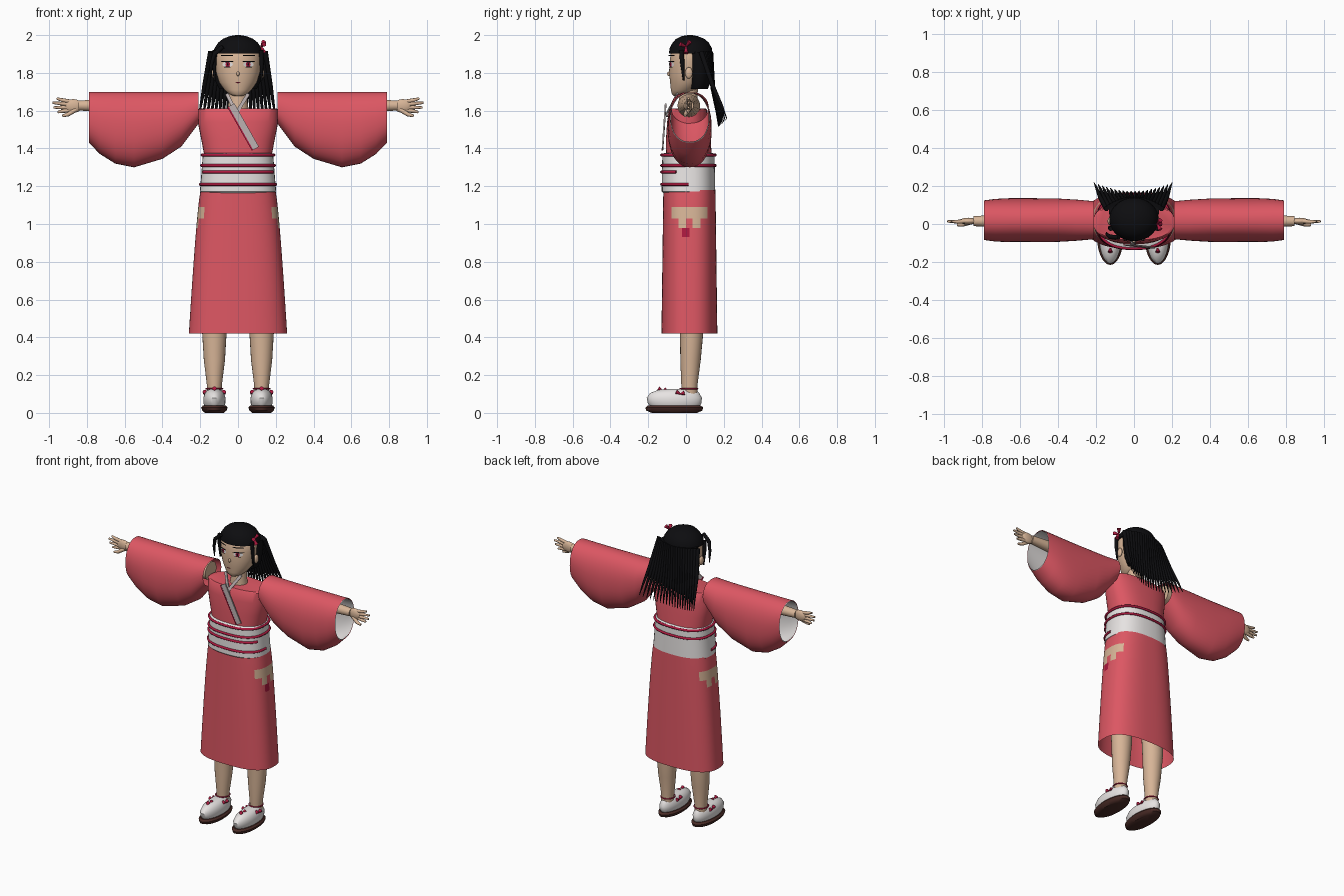
import bpy, bmesh, math
from mathutils import Vector

if "Cube" in bpy.data.objects:
    bpy.data.objects.remove(bpy.data.objects["Cube"], do_unlink=True)


def material(name, r, g, b):
    m = bpy.data.materials.new(name)
    m.use_nodes = True
    m.diffuse_color = (r, g, b, 1)
    m.node_tree.nodes["Principled BSDF"].inputs["Base Color"].default_value = (r, g, b, 1)
    return m


CLOTH = material("coral cloth", 0.72, 0.095, 0.125)
SKIN = material("skin", 0.68, 0.46, 0.31)
WHITE = material("white cloth", 0.82, 0.79, 0.78)
HAIR = material("black hair", 0.004, 0.004, 0.005)
CORD = material("crimson", 0.42, 0.01, 0.05)
SOLE = material("dark brown", 0.07, 0.025, 0.02)
GREY = material("collar grey", 0.48, 0.42, 0.42)


def finish(name, bm, mats, mirror=False, angle=40):
    bmesh.ops.recalc_face_normals(bm, faces=bm.faces)
    me = bpy.data.meshes.new(name)
    bm.to_mesh(me)
    bm.free()
    ob = bpy.data.objects.new(name, me)
    bpy.context.collection.objects.link(ob)
    for m in mats:
        me.materials.append(m)
    if mirror:
        ob.modifiers.new("Mirror", "MIRROR").use_mirror_merge = False
    bpy.ops.object.select_all(action="DESELECT")
    bpy.context.view_layer.objects.active = ob
    ob.select_set(True)
    bpy.ops.object.shade_smooth_by_angle(angle=math.radians(angle))
    return ob


def oval(center, a, b, axis="z", power=2.0, n=40):
    """Superellipse ring; axis z lies in xy, axis x lies in yz."""
    pts = []
    for i in range(n):
        t = math.tau * i / n
        c, s = math.cos(t), math.sin(t)
        u = a * math.copysign(abs(c) ** (2 / power), c)
        v = b * math.copysign(abs(s) ** (2 / power), s)
        pts.append(Vector(center) + Vector((u, v, 0) if axis == "z" else (0, u, v)))
    return pts


def loft(name, rings, mats, caps=True, rule=None, mirror=False):
    bm = bmesh.new()
    rows = [[bm.verts.new(p) for p in r] for r in rings]
    n = len(rows[0])
    for lo, hi in zip(rows, rows[1:]):
        for i in range(n):
            bm.faces.new((lo[i], lo[(i + 1) % n], hi[(i + 1) % n], hi[i]))
    if caps:
        bm.faces.new(rows[0])
        bm.faces.new(rows[-1])
    if rule:
        for f in bm.faces:
            f.material_index = rule(f.calc_center_median())
    return finish(name, bm, mats, mirror)


def stack(name, sections, mats, power=2.0, x=0, **kw):
    """Loft upright sections given as (z, half width, centre y, half depth)."""
    n = kw.pop("n", 40)
    rings = [oval((x, cy, z), hx, hy, "z", power, n) for z, hx, cy, hy in sections]
    return loft(name, rings, mats, **kw)


def tube(name, pts, radii, mat, mirror=False, closed=False):
    cu = bpy.data.curves.new(name, "CURVE")
    cu.dimensions = "3D"
    cu.bevel_depth, cu.bevel_resolution, cu.use_fill_caps = 1, 2, True
    sp = cu.splines.new("POLY")
    sp.points.add(len(pts) - 1)
    sp.use_cyclic_u = closed
    for i, p in enumerate(pts):
        sp.points[i].co = (*p, 1)
        sp.points[i].radius = radii[min(i, len(radii) - 1)]
    cu.materials.append(mat)
    ob = bpy.data.objects.new(name, cu)
    bpy.context.collection.objects.link(ob)
    if mirror:
        ob.modifiers.new("Mirror", "MIRROR").use_mirror_merge = False


def ball(name, center, size, mat, mirror=False):
    bm = bmesh.new()
    bmesh.ops.create_uvsphere(bm, u_segments=24, v_segments=14, radius=1)
    bmesh.ops.scale(bm, vec=size, verts=bm.verts)
    bmesh.ops.translate(bm, vec=center, verts=bm.verts)
    return finish(name, bm, [mat], mirror, 80)


def strip(name, p, q, width, mat, mirror=False):
    """Flat band in the xz plane running from p to q."""
    p, q = Vector(p), Vector(q)
    d = (q - p).normalized()
    side = Vector((d.z, 0, -d.x)).normalized() * width / 2
    bm = bmesh.new()
    f = bm.faces.new([bm.verts.new(v) for v in (p - side, p + side, q + side, q - side)])
    ext = bmesh.ops.extrude_face_region(bm, geom=[f])
    bmesh.ops.translate(bm, vec=(0, 0.008, 0), verts=[v for v in ext["geom"] if isinstance(v, bmesh.types.BMVert)])
    return finish(name, bm, [mat], mirror)


def face_plate(name, x, z, hx, hz, lift, mat, mirror=True, n=14):
    """Thin oval that follows the front of the face."""
    bm = bmesh.new()
    vs = []
    for i in range(n):
        px = x + hx * math.cos(math.tau * i / n)
        pz = z + hz * math.sin(math.tau * i / n)
        vs.append(bm.verts.new((px, 0.012 - 0.1 * math.sqrt(1 - (px / 0.118) ** 2) - lift, pz)))
    bm.faces.new(vs)
    return finish(name, bm, [mat], mirror)


# Skirt with a notched opening at each hip
def skirt_rule(c):
    if abs(c.x) > 0.14 and -0.075 < c.y < 0.115 and c.z < 1.09:
        floor = 0.98 if abs(c.y + 0.02) < 0.02 or abs(c.y - 0.06) < 0.02 else 1.03
        if c.z > floor:
            return 1
        if c.x > 0 and abs(c.y) < 0.022 and 0.93 < c.z < 0.99:
            return 2
    return 0


def skirt_section(z):
    t = (1.18 - z) / 0.76
    return (z, 0.198 + 0.062 * t ** 0.75, 0.018, 0.138 + 0.01 * t)


levels = [0.42, 0.5, 0.6, 0.7, 0.8, 0.88, 0.93, 0.96, 0.98, 1.0, 1.03, 1.06, 1.09, 1.13, 1.18]
stack("skirt", [skirt_section(z) for z in levels], [CLOTH, SKIN, CORD], power=2.6,
      n=96, caps=False, rule=skirt_rule)

# Bodice, sash and cords
stack("bodice", [(1.36, 0.178, 0.015, 0.122), (1.45, 0.195, 0.012, 0.118), (1.54, 0.213, 0.01, 0.11),
                 (1.605, 0.214, 0.01, 0.1), (1.612, 0.205, 0.01, 0.094)], [CLOTH], power=2.5)
stack("sash", [(1.165, 0.19, 0.013, 0.135), (1.172, 0.202, 0.013, 0.142), (1.24, 0.196, 0.013, 0.141),
               (1.37, 0.186, 0.013, 0.138), (1.375, 0.178, 0.013, 0.13)], [WHITE], power=2.5)
for i, (z, limit) in enumerate([(1.365, 1), (1.31, 1), (1.275, -0.04), (1.21, 0.04)]):
    w = 0.19 + (1.365 - z) * 0.06
    pts = oval((0, 0.013, z), w, 0.142, "z", 2.5, 48)
    pts = [p for p in pts[12:] + pts[:12] if p.y < limit]
    tube(f"sash_cord_{i + 1}", pts, [0.008], CORD, closed=limit == 1)

# Collar bands
strip("lapel", (-0.035, -0.112, 1.63), (0.095, -0.128, 1.40), 0.036, GREY)
strip("lapel_edge", (-0.053, -0.113, 1.62), (0.077, -0.129, 1.39), 0.008, CORD)
strip("collar_left", (0.055, -0.05, 1.69), (-0.01, -0.105, 1.585), 0.018, GREY)
strip("collar_right", (-0.06, -0.05, 1.69), (0.0, -0.105, 1.57), 0.018, GREY)

# Sleeves: outer shell and pale lining
stations = [(0.21, 1.53, 0.1), (0.3, 1.41, 0.108), (0.4, 1.345, 0.114), (0.55, 1.30, 0.116),
            (0.65, 1.32, 0.116), (0.73, 1.37, 0.112), (0.79, 1.43, 0.104)]
for name, k, mats in (("sleeves", 1, [CLOTH, CLOTH]), ("sleeve_linings", 0.96, [CLOTH, WHITE])):
    rings = [oval((x, 0.02, (1.70 + b) / 2), hy * k, (1.70 - b) / 2 * k, "x", 2.2) for x, b, hy in stations]
    loft(name, rings, mats, caps=False, rule=lambda c: int(c.x > 0.5), mirror=True)

# Arms and hands
loft("arms", [oval((x, 0.015, 1.627), r, r, "x", n=20) for x, r in
              [(0.215, 0.06), (0.5, 0.045), (0.78, 0.03), (0.845, 0.026)]], [SKIN], mirror=True)
ball("palms", (0.872, 0.015, 1.625), (0.048, 0.018, 0.036), SKIN, True)
for i, (z, tip, tz) in enumerate([(1.647, 0.96, 1.665), (1.632, 0.982, 1.642),
                                  (1.617, 0.976, 1.617), (1.603, 0.955, 1.592)]):
    tube(f"fingers_{i + 1}", [(0.88, 0.015, z), (0.93, 0.012, (z + tz) / 2), (tip, 0.014, tz)],
         [0.011, 0.01, 0.006], SKIN, True)
tube("thumbs", [(0.86, 0.01, 1.605), (0.9, -0.003, 1.58), (0.93, -0.005, 1.572)], [0.013, 0.011, 0.007], SKIN, True)

# Legs, socks and sandals
stack("legs", [(0.1, 0.038, 0.02, 0.042), (0.15, 0.04, 0.018, 0.043), (0.28, 0.056, 0.024, 0.054),
               (0.43, 0.065, 0.03, 0.062), (0.9, 0.08, 0.02, 0.07)], [SKIN], x=0.125, mirror=True, n=24)
stack("socks", [(0.03, 0.05, -0.06, 0.125), (0.05, 0.058, -0.06, 0.142), (0.08, 0.059, -0.062, 0.146),
                (0.105, 0.05, -0.06, 0.13), (0.122, 0.035, -0.045, 0.1), (0.127, 0.018, -0.03, 0.06)],
      [WHITE], x=0.125, mirror=True)
stack("soles", [(0, 0.05, -0.062, 0.12), (0.012, 0.064, -0.062, 0.148), (0.028, 0.07, -0.062, 0.153),
                (0.04, 0.06, -0.062, 0.14)], [SOLE], x=0.125, mirror=True)
tube("ankle_cords", oval((0.125, 0.015, 0.128), 0.043, 0.046, n=24), [0.004], CORD, True, True)
for i, (x, y, z) in enumerate([(0.125, -0.125, 0.118), (0.175, -0.03, 0.1), (0.075, -0.03, 0.1)]):
    tube(f"sock_bows_{i + 1}", [(x, y - 0.022, z + 0.012), (x, y, z), (x, y + 0.022, z + 0.006)],
         [0.012, 0.004, 0.012], CORD, True)

# Neck, head and ears
stack("neck", [(1.58, 0.06, 0.01, 0.055), (1.65, 0.05, 0.01, 0.048), (1.73, 0.05, 0.015, 0.05)], [SKIN], n=24)
stack("head", [(1.678, 0.022, -0.045, 0.02), (1.688, 0.048, -0.03, 0.045), (1.71, 0.072, -0.012, 0.068),
               (1.75, 0.1, 0.004, 0.088), (1.80, 0.115, 0.01, 0.1), (1.86, 0.12, 0.014, 0.1),
               (1.91, 0.12, 0.02, 0.1), (1.96, 0.09, 0.025, 0.08)], [SKIN])
ball("ears", (0.127, 0.015, 1.80), (0.012, 0.02, 0.03), SKIN, True)

# Facial features
face_plate("eye_whites", 0.055, 1.845, 0.028, 0.014, 0.004, WHITE)
face_plate("irises", 0.054, 1.845, 0.012, 0.014, 0.006, CORD)
face_plate("pupils", 0.054, 1.845, 0.005, 0.007, 0.008, HAIR)
face_plate("upper_lashes", 0.057, 1.860, 0.034, 0.004, 0.008, HAIR)
face_plate("lower_lashes", 0.057, 1.831, 0.022, 0.002, 0.007, HAIR)
face_plate("brows", 0.058, 1.892, 0.034, 0.004, 0.007, HAIR)
face_plate("mouth", 0, 1.748, 0.014, 0.003, 0.012, CORD, False)
ball("nose", (0, -0.09, 1.795), (0.008, 0.01, 0.012), SKIN)

# Hair cap and back of the head
stack("hair_cap", [(1.903, 0.13, 0.025, 0.115), (1.93, 0.125, 0.025, 0.112), (1.96, 0.105, 0.025, 0.096),
                   (1.98, 0.08, 0.022, 0.075), (1.994, 0.045, 0.02, 0.043), (2.0, 0.012, 0.02, 0.012)], [HAIR])
stack("hair_back", [(1.715, 0.1, 0.065, 0.05), (1.76, 0.122, 0.07, 0.065), (1.83, 0.13, 0.068, 0.072),
                    (1.91, 0.132, 0.065, 0.076)], [HAIR])

# Fan of tapering strands down the back
COUNT = 20
for i in range(COUNT):
    t = 2 * i / (COUNT - 1) - 1
    y0 = 0.13 - 0.05 * t * t
    tip = Vector((0.205 * t - 0.005, 0.172 + 0.045 * t * t, 1.515 + 0.04 * t * t))
    root = Vector((0.145 * t, y0, 1.912))
    mid = root.lerp(tip, 0.5) + Vector((0, -0.008, 0))
    tube(f"hair_strand_{i + 1}", [root, mid, root.lerp(tip, 0.8), tip], [0.014, 0.012, 0.007, 0.002], HAIR)

# Side locks and hair ornament
tube("right_forelock", [(-0.08, -0.07, 1.94), (-0.125, -0.068, 1.90), (-0.142, -0.055, 1.84), (-0.145, -0.045, 1.77)],
     [0.012, 0.012, 0.009, 0.003], HAIR)
tube("sideburns", [(0.122, -0.025, 1.92), (0.126, -0.02, 1.86), (0.124, -0.012, 1.76)], [0.012, 0.012, 0.005], HAIR, True)
for i, (dy, dz) in enumerate([(-0.03, 0.012), (0.02, 0.025), (0, -0.035)]):
    tube(f"hair_bow_{i + 1}", [(0.122, 0, 1.94), (0.138, dy, 1.94 + dz)], [0.004, 0.013], CORD)
